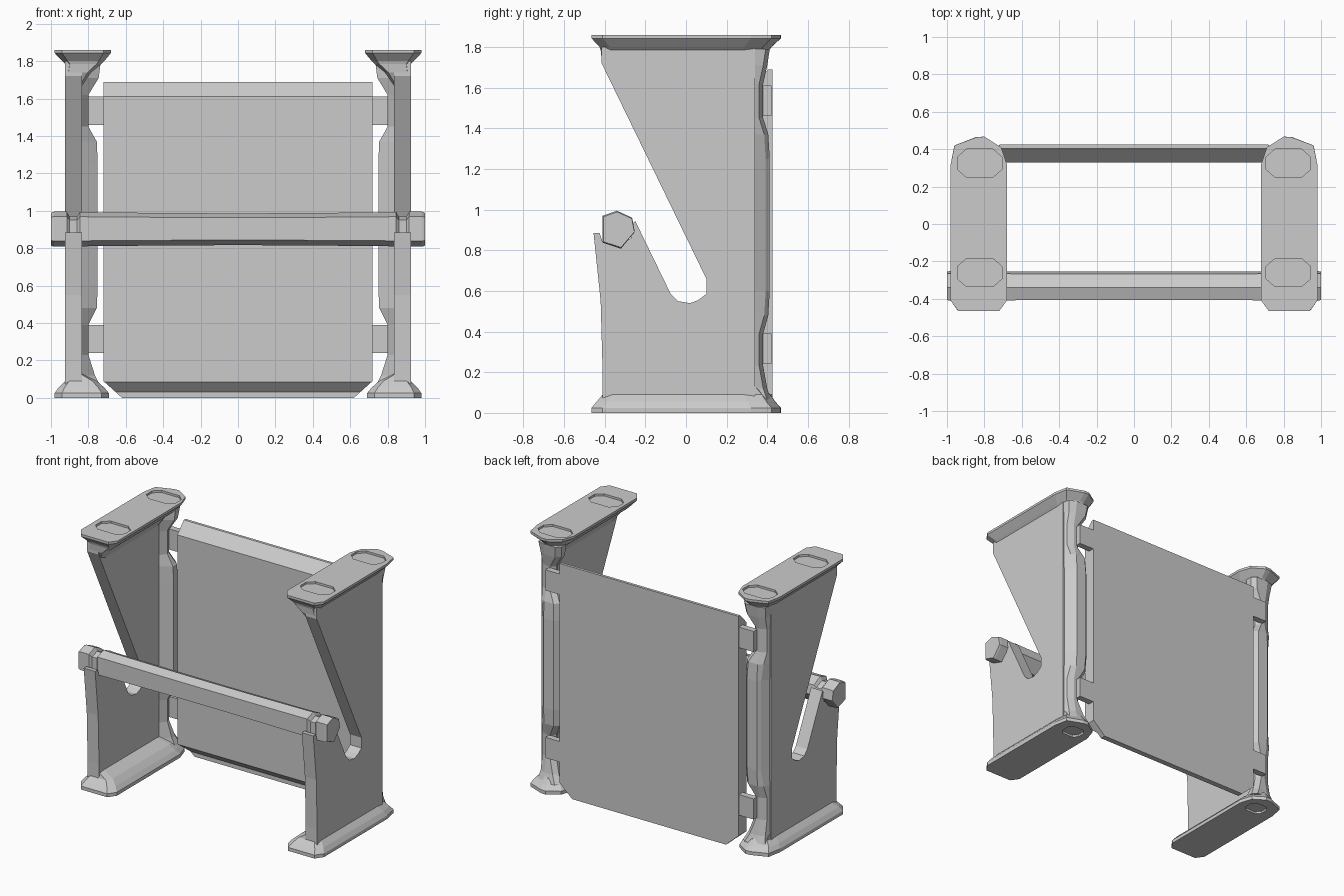
import bpy, bmesh, math

cube = bpy.data.objects.get("Cube")
if cube:
    bpy.data.objects.remove(cube, do_unlink=True)

grey = bpy.data.materials.new("plain_grey")
grey.use_nodes = True
GREY = (0.6, 0.6, 0.6, 1)
grey.diffuse_color = GREY
grey.node_tree.nodes["Principled BSDF"].inputs["Base Color"].default_value = GREY


def loft(name, rings, smooth=False, mirror=False):
    """Skin a list of equal-length closed rings and cap both ends."""
    bm = bmesh.new()
    rows = [[bm.verts.new(p) for p in ring] for ring in rings]
    n = len(rows[0])
    for a, b in zip(rows, rows[1:]):
        for i in range(n):
            j = (i + 1) % n
            bm.faces.new((a[i], a[j], b[j], b[i]))
    bm.faces.new(rows[0][::-1])
    bm.faces.new(rows[-1])
    bmesh.ops.recalc_face_normals(bm, faces=bm.faces)
    mesh = bpy.data.meshes.new(name)
    bm.to_mesh(mesh)
    bm.free()
    mesh.materials.append(grey)
    ob = bpy.data.objects.new(name, mesh)
    bpy.context.collection.objects.link(ob)
    if smooth:
        bpy.ops.object.select_all(action="DESELECT")
        ob.select_set(True)
        bpy.context.view_layer.objects.active = ob
        bpy.ops.object.shade_smooth_by_angle(angle=math.radians(25))
    if mirror:
        ob.modifiers.new("both_sides", "MIRROR")
    return ob


def extrude_x(name, outline, x0, x1, mirror=False):
    """Extrude a (y, z) outline along x."""
    return loft(name, [[(x, y, z) for y, z in outline] for x in (x0, x1)], mirror=mirror)


# Side panel: plate with the slanted slot and the hook that holds the bar
plate = [(0.34, 0.05), (0.34, 1.8), (-0.415, 1.8), (-0.415, 1.72),
         (0.10, 0.66), (0.10, 0.585), (0.06, 0.555), (0.02, 0.54), (-0.04, 0.55),
         (-0.075, 0.585), (-0.25, 0.945), (-0.27, 0.92), (-0.27, 0.86), (-0.33, 0.82),
         (-0.41, 0.84), (-0.425, 0.885), (-0.455, 0.885), (-0.42, 0.55), (-0.41, 0.19),
         (-0.41, 0.05)]
extrude_x("side_panel", plate, 0.833, 0.925, mirror=True)

# Hinge column along the rear edge: (height, inner x, rear y, outer bevel)
column = [(0.06, 0.735, 0.42, 0.01), (0.12, 0.765, 0.40, 0.02), (0.23, 0.80, 0.38, 0.02),
          (0.39, 0.80, 0.38, 0.02), (0.48, 0.755, 0.405, 0.03), (0.60, 0.75, 0.412, 0.045),
          (1.25, 0.75, 0.412, 0.045), (1.37, 0.755, 0.405, 0.03), (1.45, 0.80, 0.38, 0.02),
          (1.62, 0.80, 0.38, 0.02), (1.71, 0.745, 0.40, 0.02), (1.79, 0.735, 0.412, 0.01)]
loft("hinge_column",
     [[(0.925, 0.25, z), (0.925, 0.32, z), (0.925 - b, y - 0.02, z), (0.86, y, z),
       (xi + 0.03, y, z), (xi, y - 0.03, z), (xi, 0.33, z), (0.835, 0.28, z)]
      for z, xi, y, b in column], mirror=True)

# Flanges: rounded plan, resized to fit given limits at each height
PLAN = [(0.98, -0.41), (0.94, -0.465), (0.72, -0.465), (0.68, -0.41), (0.68, 0.32),
        (0.71, 0.41), (0.80, 0.467), (0.84, 0.465), (0.96, 0.42), (0.98, 0.32)]


def plan_ring(z, x0, x1, y0, y1):
    return [(x0 + (x - 0.68) / 0.30 * (x1 - x0),
             y0 + (y + 0.465) / 0.932 * (y1 - y0), z) for x, y in PLAN]


cap = loft("top_cap", [plan_ring(*r) for r in (
    (1.67, 0.833, 0.925, -0.38, 0.36), (1.74, 0.785, 0.925, -0.415, 0.40),
    (1.785, 0.73, 0.925, -0.42, 0.41), (1.80, 0.715, 0.94, -0.425, 0.42),
    (1.843, 0.68, 0.98, -0.465, 0.467), (1.86, 0.68, 0.98, -0.465, 0.467))])
foot = loft("bottom_foot", [plan_ring(*r) for r in (
    (0, 0.69, 0.98, -0.465, 0.467), (0.025, 0.69, 0.98, -0.465, 0.467),
    (0.055, 0.715, 0.96, -0.44, 0.44), (0.09, 0.755, 0.925, -0.41, 0.415),
    (0.13, 0.833, 0.925, -0.40, 0.38))])


# Shallow eight-sided sockets in the caps and feet
def socket(target, name, cy, cz, hx, hy):
    ring = [(hx, hy * .45), (hx * .6, hy), (-hx * .6, hy), (-hx, hy * .45),
            (-hx, -hy * .45), (-hx * .6, -hy), (hx * .6, -hy), (hx, -hy * .45)]
    cutter = loft(name, [[(0.825 + x, cy + y, cz + d) for x, y in ring]
                         for d in (-0.015, 0.015)])
    cutter.hide_render = True
    cutter.hide_set(True)
    cut = target.modifiers.new(name, "BOOLEAN")
    cut.operation = "DIFFERENCE"
    cut.solver = "EXACT"
    cut.object = cutter


socket(cap, "rear_socket_cutter", 0.325, 1.86, 0.118, 0.075)
socket(cap, "front_socket_cutter", -0.26, 1.86, 0.118, 0.075)
socket(foot, "foot_socket_cutter", 0.33, 0, 0.07, 0.06)
for part in (cap, foot):
    part.modifiers.new("both_sides", "MIRROR")

# Door panel: front sloped at top and bottom, lower corners clipped
door = [(0.425, 0), (0.425, 1.69), (0.405, 1.69), (0.33, 1.61),
        (0.33, 0.085), (0.385, 0.03), (0.385, 0)]
panel = extrude_x("door_panel", door, -0.72, 0.72)
bm = bmesh.new()
bm.from_mesh(panel.data)
for s in (-1, 1):
    cut = bmesh.ops.bisect_plane(bm, geom=bm.verts[:] + bm.edges[:] + bm.faces[:],
                                 plane_co=(s * 0.62, 0, 0), plane_no=(s * 0.09, 0, -0.10),
                                 clear_outer=True)
    rim = [e for e in cut["geom_cut"] if isinstance(e, bmesh.types.BMEdge)]
    bmesh.ops.contextual_create(bm, geom=rim)
bmesh.ops.recalc_face_normals(bm, faces=bm.faces)
bm.to_mesh(panel.data)
bm.free()

# Hinge pins between door and columns
for name, z in (("lower_hinge", 0.24), ("upper_hinge", 1.46)):
    pin = [(0.375, z), (0.42, z), (0.42, z + 0.15), (0.375, z + 0.15)]
    extrude_x(name, pin, 0.70, 0.84, mirror=True)

# Six-sided cross bar with grooves where it rests in the hooks: (x, scale)
HEX = [(-0.41, 0.97), (-0.34, 0.995), (-0.265, 0.96), (-0.252, 0.89), (-0.32, 0.808), (-0.41, 0.838)]
half = [(0, 0.91), (0.3, 0.92), (0.8, 0.97), (0.845, 1), (0.86, 0.72), (0.90, 0.72),
        (0.915, 1), (0.985, 1), (1, 0.93)]
stations = [(-x, s) for x, s in half[:0:-1]] + half
loft("cross_bar", [[(x, -0.41 + (y + 0.41) * (0.5 + s / 2) + (1 - s) * 0.05,
                     0.90 + (z - 0.90) * s) for y, z in HEX] for x, s in stations])
